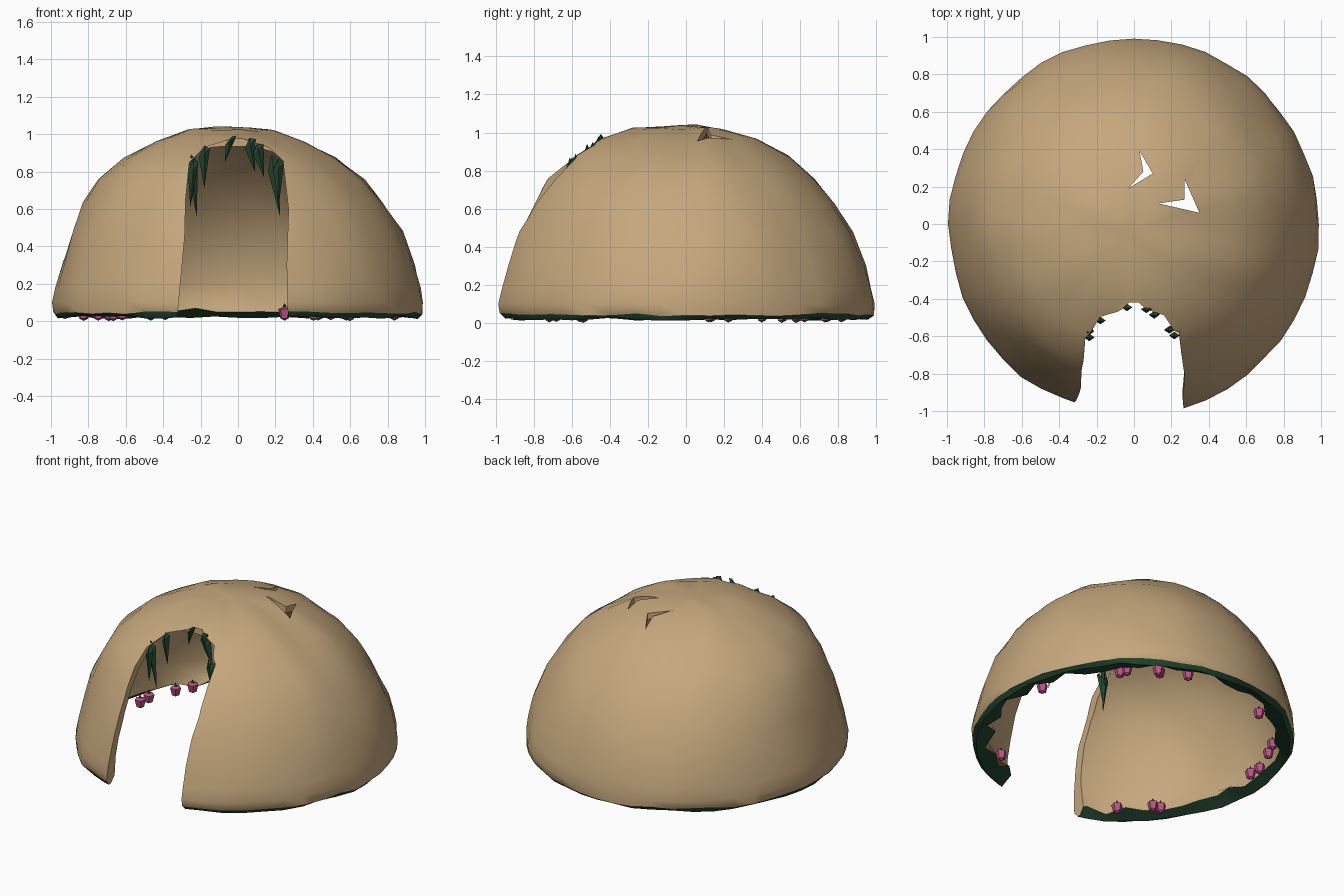
import bpy, bmesh, math, random
from mathutils import Vector, noise

random.seed(4)
if "Cube" in bpy.data.objects:
    bpy.data.objects.remove(bpy.data.objects["Cube"])


def material(name, rgb):
    m = bpy.data.materials.new(name)
    m.use_nodes = True
    m.diffuse_color = (*rgb, 1)
    m.node_tree.nodes["Principled BSDF"].inputs["Base Color"].default_value = (*rgb, 1)
    return m


CLAY = material("tan clay", (0.56, 0.39, 0.205))
LEAF = material("dark green", (0.017, 0.062, 0.031))
BERRY = material("berry pink", (0.5, 0.09, 0.24))


def make_object(name, bm, *mats):
    bmesh.ops.recalc_face_normals(bm, faces=bm.faces)
    mesh = bpy.data.meshes.new(name)
    bm.to_mesh(mesh)
    bm.free()
    for m in mats:
        mesh.materials.append(m)
    obj = bpy.data.objects.new(name, mesh)
    bpy.context.collection.objects.link(obj)
    return obj


def prism(name, points, offset):
    """Extrude a flat outline into a closed solid."""
    bm = bmesh.new()
    face = bm.faces.new([bm.verts.new(p) for p in points])
    top = bmesh.ops.extrude_face_region(bm, geom=[face])["geom"]
    bmesh.ops.translate(bm, vec=offset,
                        verts=[v for v in top if isinstance(v, bmesh.types.BMVert)])
    obj = make_object(name, bm, CLAY)
    obj.hide_render = True
    return obj


# Dome shell: closed profile running down the outside and up the inside
OUTER = [(0.1, 1.037), (0.24, 1.022), (0.41, 0.965), (0.575, 0.875), (0.71, 0.755),
         (0.8, 0.63), (0.885, 0.48), (0.945, 0.3), (0.975, 0.18), (0.99, 0.1),
         (0.985, 0.042), (0.96, 0.018)]
INNER = [(0.89, 0.05), (0.905, 0.1), (0.905, 0.2), (0.885, 0.32), (0.835, 0.475),
         (0.76, 0.61), (0.67, 0.725), (0.54, 0.845), (0.385, 0.93), (0.225, 0.985), (0.1, 1.0)]
RIM = len(OUTER)
SEGMENTS = 48
# Hollows pressed into the clay: centre, radius, depth
DENTS = [((0.45, 0, 0.86), 0.2, 0.04), ((0.75, -0.5, 0.5), 0.15, 0.02),
         ((0.7, 0.58, 0.4), 0.16, 0.025), ((0.5, -0.75, 0.45), 0.14, 0.02)]


def warp(p):
    """Lean the crown, press in the dents and roughen the clay."""
    lean = max(0, min(1, (p.z - 0.4) / 0.4))
    q = p * (1 + 0.012 * noise.noise(p * 3.5) + 0.012 * noise.noise(p * 7))
    for centre, radius, depth in DENTS:
        near = max(0, 1 - (p - Vector(centre)).length / radius)
        q -= p.normalized() * depth * near
    if q.y < 0:
        q.y *= 1.03
    return q + Vector((-0.035, -0.035, 0)) * lean


bm = bmesh.new()
rings = []
for k, (r, z) in enumerate(OUTER + INNER):
    ring = []
    for i in range(SEGMENTS):
        a = math.tau * i / SEGMENTS
        p = warp(Vector((r * math.cos(a), r * math.sin(a), z)))
        if k == RIM:  # ragged inner edge of the rim, deepest beside the doorway
            p *= random.uniform(0.965, 1.025)
            p.z = z + random.uniform(-0.02, 0.025)
            if i % 2 and math.cos(a) > 0.3 and math.sin(a) < -0.2:
                p *= 0.94
                p.z += 0.02
        elif k in (RIM - 1, RIM - 2):
            p.z = z + random.uniform(-0.006, 0.012)
        ring.append(bm.verts.new(p))
    rings.append(ring)
for k, (upper, lower) in enumerate(zip(rings, rings[1:])):
    for i in range(SEGMENTS):
        j = (i + 1) % SEGMENTS
        f = bm.faces.new((upper[i], upper[j], lower[j], lower[i]))
        f.material_index = 1 if k in (RIM - 2, RIM - 1) else 0
for ring, z in ((rings[0], 1.04), (rings[-1], 1.004)):
    tip = bm.verts.new(warp(Vector((0, 0, z))))
    for i in range(SEGMENTS):
        bm.faces.new((ring[i], ring[(i + 1) % SEGMENTS], tip))
dome = make_object("dome_shell", bm, CLAY, LEAF)

# Doorway and two roof slits cut through the shell
door = [(-0.335, -0.1), (-0.31, 0.18), (-0.285, 0.45), (-0.28, 0.65), (-0.26, 0.85),
        (-0.18, 0.93), (0, 0.985), (0.16, 0.93), (0.24, 0.86), (0.27, 0.6),
        (0.26, 0.3), (0.27, -0.1)]
slits = [[(0.03, 0.39), (0.1, 0.27), (-0.03, 0.19), (0.05, 0.28)],
         [(0.27, 0.24), (0.35, 0.06), (0.13, 0.11), (0.27, 0.13)]]
cutters = [prism("door_cutter", [(x, -1.5, z) for x, z in door], (0, 1.08, 0))]
cutters += [prism("slit_cutter", [(x, y, 0.7) for x, y in s], (0, 0, 0.6)) for s in slits]
bpy.context.view_layer.objects.active = dome
for c in cutters:
    mod = dome.modifiers.new("cut", "BOOLEAN")
    mod.operation = "DIFFERENCE"
    mod.solver = "EXACT"
    mod.object = c
    bpy.ops.object.modifier_apply(modifier=mod.name)
    bpy.data.objects.remove(c)
bpy.ops.object.select_all(action="DESELECT")
dome.select_set(True)
bpy.ops.object.shade_smooth_by_angle(angle=math.radians(40))


# Pointed leaves hanging from the lintel
def hanging_leaf(top, tip, width):
    top, tip = Vector(top), Vector(tip)
    mid = top.lerp(tip, 0.2)
    bm = bmesh.new()
    a, b = bm.verts.new(top), bm.verts.new(tip)
    sides = [bm.verts.new(mid + Vector(d)) for d in
             ((width, 0, 0.03), (0, width * 0.7, 0), (-width, 0, -0.02), (0, -width * 0.7, 0))]
    for i in range(4):
        s, t = sides[i], sides[(i + 1) % 4]
        bm.faces.new((a, s, t))
        bm.faces.new((b, t, s))
    make_object("hanging_leaf", bm, LEAF)


for x, y, z, dx, length in [
        (-0.25, -0.58, 0.89, 0.03, 0.33), (-0.235, -0.61, 0.87, -0.02, 0.26),
        (-0.18, -0.52, 0.94, 0.0, 0.23), (-0.03, -0.45, 0.99, -0.04, 0.14),
        (0.06, -0.46, 0.98, 0.03, 0.18), (0.1, -0.49, 0.95, 0.04, 0.18),
        (0.18, -0.57, 0.89, 0.045, 0.33), (0.215, -0.6, 0.87, 0.005, 0.24)]:
    hanging_leaf((x, y, z), (x + dx, y + 0.02, z - length), 0.029)

# Berries with small leafy caps around the inside of the rim
for deg in (8, 44, 47, 60, 61, 73, 118, 144, 152, 165, 171, 219, 222, 237, 306):
    a = math.radians(deg)
    reach = random.uniform(0.83, 0.86)
    centre = Vector((reach * math.cos(a), reach * math.sin(a), random.uniform(0.037, 0.044)))
    bm = bmesh.new()
    bmesh.ops.create_cone(bm, cap_ends=True, segments=5, radius1=0.024, radius2=0.036, depth=0.05)
    bmesh.ops.poke(bm, faces=[f for f in bm.faces if len(f.verts) == 5], offset=0.012)
    bmesh.ops.translate(bm, verts=bm.verts, vec=centre)
    make_object("berry", bm, BERRY)
    bm = bmesh.new()
    bmesh.ops.create_cone(bm, segments=4, radius1=0.012, radius2=0.002, depth=0.02)
    bmesh.ops.translate(bm, verts=bm.verts, vec=centre + Vector((0, 0, 0.045)))
    make_object("berry_cap", bm, LEAF)
